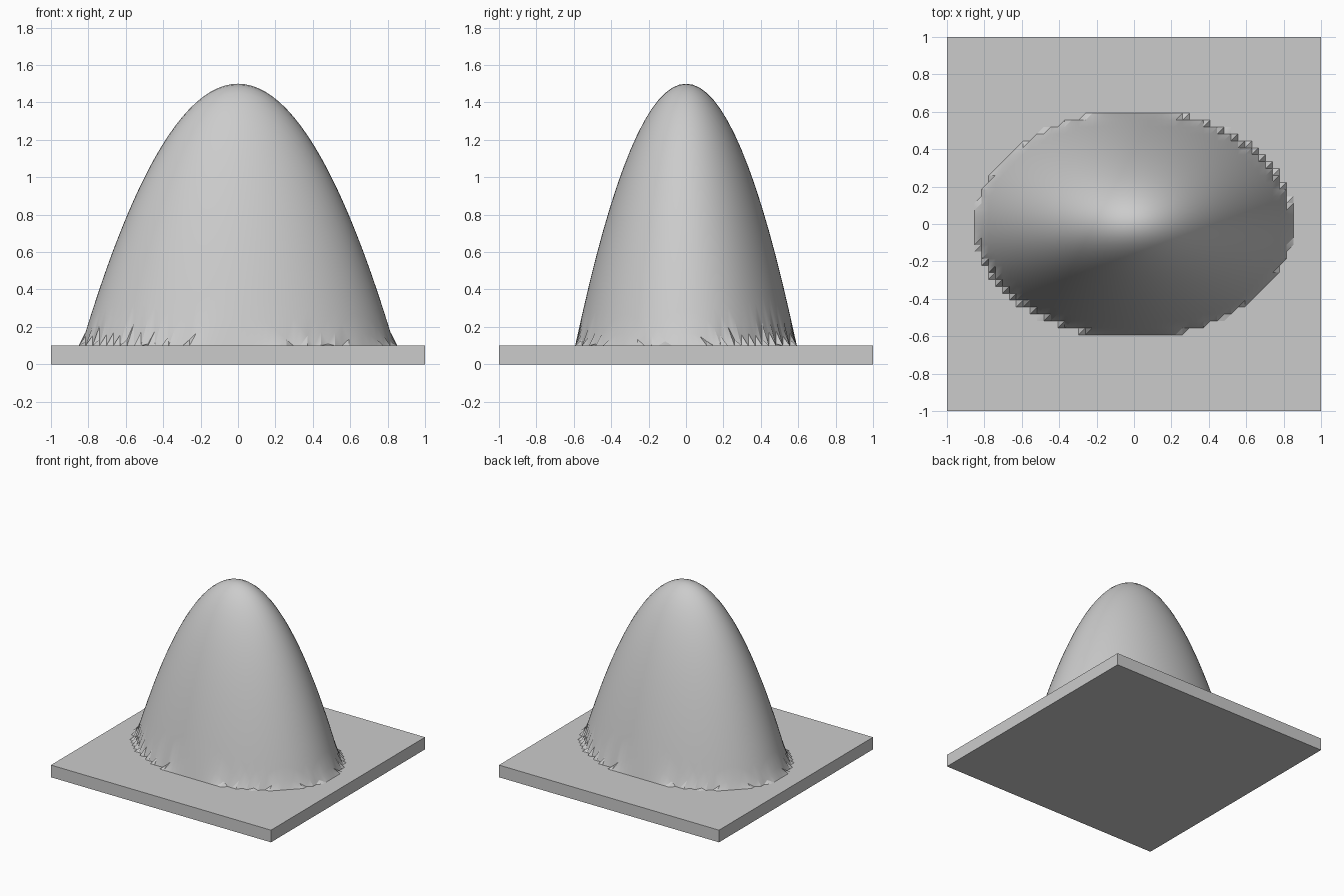
import bpy
import bmesh
import math

default = bpy.data.objects.get("Cube")
if default:
    bpy.data.objects.remove(default, do_unlink=True)

BASE_TOP = 0.1
PEAK = 1.5
CELLS = 54

grey = bpy.data.materials.new("plain grey")
grey.use_nodes = True
grey.diffuse_color = (0.6, 0.6, 0.6, 1)
grey.node_tree.nodes["Principled BSDF"].inputs["Base Color"].default_value = (0.6, 0.6, 0.6, 1)


def make_object(name, bm):
    mesh = bpy.data.meshes.new(name)
    bmesh.ops.recalc_face_normals(bm, faces=bm.faces)
    bm.to_mesh(mesh)
    bm.free()
    mesh.materials.append(grey)
    obj = bpy.data.objects.new(name, mesh)
    bpy.context.collection.objects.link(obj)
    return obj


# Square base slab
bm = bmesh.new()
bmesh.ops.create_cube(bm, size=1)
for v in bm.verts:
    v.co.x *= 2
    v.co.y *= 2
    v.co.z = (v.co.z + 0.5) * BASE_TOP
make_object("base_slab", bm)

# Paraboloid hill: a grid raised by a height function, clamped at the slab top
bm = bmesh.new()
bmesh.ops.create_grid(bm, x_segments=CELLS, y_segments=CELLS, size=1)

# Split each cell along the same diagonal, giving the stepped foot
for face in list(bm.faces):
    corners = sorted(face.verts, key=lambda v: v.co.x + v.co.y)
    bmesh.utils.face_split(face, corners[0], corners[-1])

for v in bm.verts:
    v.co.z = max(BASE_TOP, PEAK - 2 * v.co.x ** 2 - 4 * v.co.y ** 2)

# Remove the flat remainder, which the slab already covers
flat = [f for f in bm.faces if all(v.co.z < BASE_TOP + 1e-5 for v in f.verts)]
bmesh.ops.delete(bm, geom=flat, context='FACES')
hill = make_object("hill", bm)
for f in hill.data.polygons:
    if f.normal.z < 0:
        hill.data.flip_normals()
        break

bpy.ops.object.select_all(action='DESELECT')
hill.select_set(True)
bpy.context.view_layer.objects.active = hill
bpy.ops.object.shade_smooth_by_angle(angle=math.radians(30))
